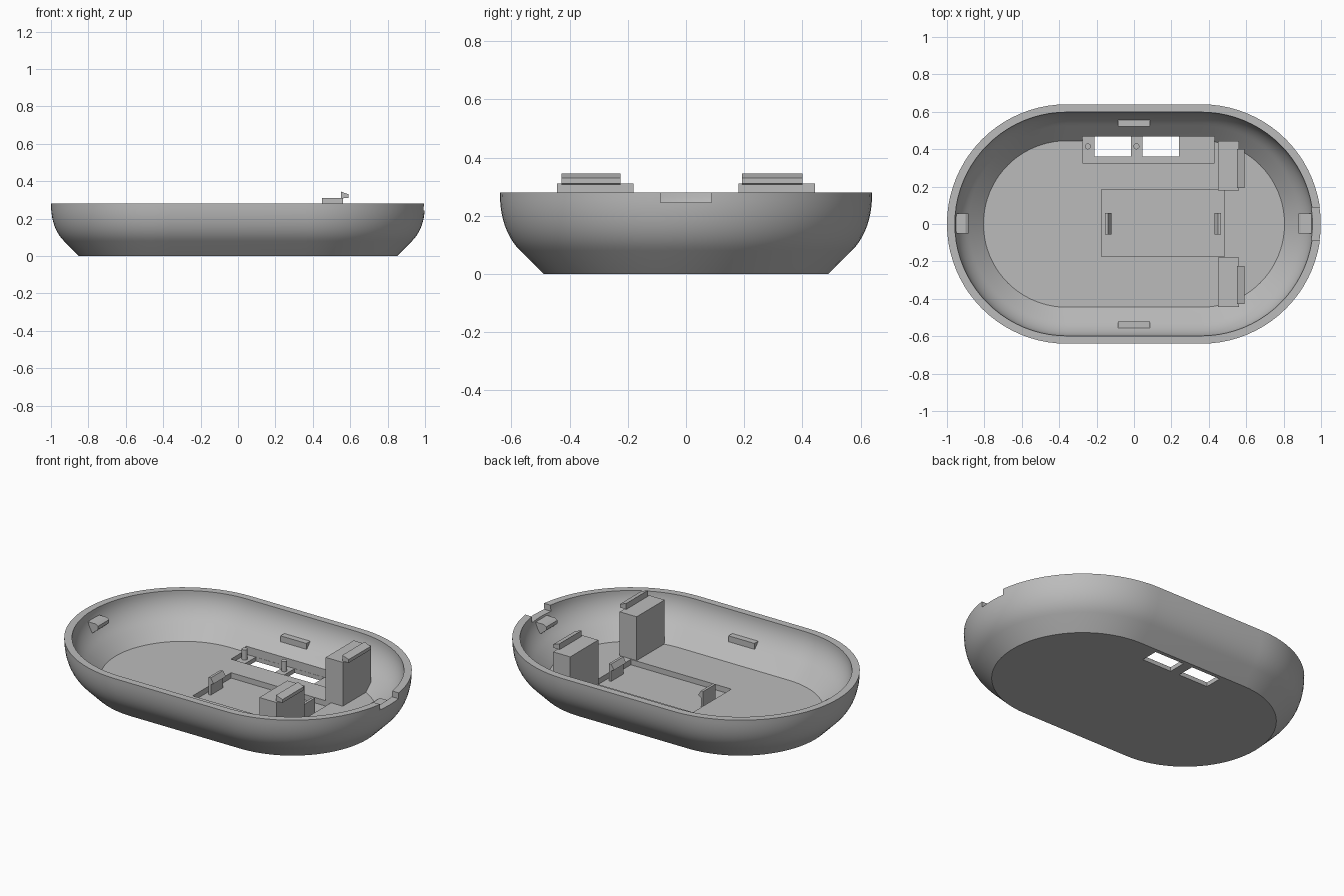
import bpy, bmesh, math

if "Cube" in bpy.data.objects:
    bpy.data.objects.remove(bpy.data.objects["Cube"])

grey = bpy.data.materials.new("plain grey")
grey.diffuse_color = (0.5, 0.5, 0.5, 1)
grey.use_nodes = True
grey.node_tree.nodes["Principled BSDF"].inputs["Base Color"].default_value = grey.diffuse_color


def make(name, bm):
    bmesh.ops.recalc_face_normals(bm, faces=bm.faces)
    me = bpy.data.meshes.new(name)
    bm.to_mesh(me)
    bm.free()
    me.materials.append(grey)
    ob = bpy.data.objects.new(name, me)
    bpy.context.collection.objects.link(ob)
    return ob


def prism(name, profile, axis, a, b):
    """Extrude a (u, z) profile along x or y from a to b."""
    bm = bmesh.new()
    pt = (lambda u, z, w: (u, w, z)) if axis == "y" else (lambda u, z, w: (w, u, z))
    face = bm.faces.new([bm.verts.new(pt(u, z, a)) for u, z in profile])
    ext = bmesh.ops.extrude_face_region(bm, geom=[face])
    d = (0, b - a, 0) if axis == "y" else (b - a, 0, 0)
    bmesh.ops.translate(bm, vec=d, verts=[v for v in ext["geom"] if isinstance(v, bmesh.types.BMVert)])
    return make(name, bm)


def box(name, x0, x1, y0, y1, z0, z1):
    return prism(name, [(x0, z0), (x1, z0), (x1, z1), (x0, z1)], "y", y0, y1)


def curve(p0, p1, p2, n=10):
    return [tuple((1 - t) ** 2 * a + 2 * t * (1 - t) * b + t * t * c for a, b, c in zip(p0, p1, p2))
            for t in (i / n for i in range(n + 1))]


# Rounded oblong tray: outer wall up, rim, inner wall down
N = 40
outer = [(0.49, 0)] + curve((0.57, 0.08), (0.64, 0.15), (0.64, 0.28))
inner = [(0.445, 0.05)] + curve((0.525, 0.13), (0.598, 0.20), (0.598, 0.28))
bm = bmesh.new()
rings = []
for r, z in outer + inner[::-1]:
    ring = []
    for cx, start in ((0.36, -math.pi / 2), (-0.36, math.pi / 2)):
        for i in range(N + 1):
            t = start + math.pi * i / N
            ring.append(bm.verts.new((cx + r * math.cos(t), r * math.sin(t), z)))
    rings.append(ring)
for lo, hi in zip(rings, rings[1:]):
    for i in range(len(lo)):
        j = (i + 1) % len(lo)
        bm.faces.new((lo[i], lo[j], hi[j], hi[i]))
bm.faces.new(rings[0])
bm.faces.new(rings[-1])
tray = make("tray", bm)

# Openings: floor recess, side pocket, two through slots, rim notch
cuts = [
    (-0.175, 0.485, -0.175, 0.185, 0.018, 0.2),
    (-0.275, 0.43, 0.327, 0.468, 0.025, 0.1),
    (-0.21, -0.015, 0.36, 0.467, -0.1, 0.09),
    (0.045, 0.24, 0.36, 0.467, -0.1, 0.09),
    (0.9, 1.1, -0.088, 0.088, 0.245, 0.4),
]
bpy.context.view_layer.objects.active = tray
for c in cuts:
    cutter = box("cutter", *c)
    cutter.hide_render = True
    mod = tray.modifiers.new("cut", "BOOLEAN")
    mod.operation, mod.solver, mod.object = "DIFFERENCE", "EXACT", cutter
    bpy.ops.object.modifier_apply(modifier=mod.name)
    bpy.data.objects.remove(cutter)
tray.select_set(True)
bpy.ops.object.shade_smooth_by_angle(angle=math.radians(28))

# Tall support blocks with hooked catches on top
catch = [(0.55, 0.30), (0.565, 0.31), (0.592, 0.31), (0.592, 0.33), (0.55, 0.345)]
for name, y0, y1, c0, c1 in (("back", 0.18, 0.443, 0.193, 0.4), ("front", -0.443, -0.18, -0.428, -0.225)):
    box(name + "_support", 0.45, 0.562, y0, y1, 0.015, 0.31)
    prism(name + "_catch", catch, "y", c0, c1)

# Upright clips in the floor recess, hooks facing inward
for name, x, s in (("left", -0.155, 1), ("right", 0.465, -1)):
    prof = [(0, 0.015), (0.015, 0.015), (0.015, 0.08), (0.034, 0.09), (0.015, 0.12), (0, 0.12)]
    prism(name + "_recess_clip", [(x + s * u, z) for u, z in prof], "y", -0.055, 0.06)

# Lid ledges on the long walls and wedge clips at both ends
for name, s in (("back", 1), ("front", -1)):
    prism(name + "_ledge", [(s * 0.52, 0.13), (s * 0.52, 0.165), (s * 0.585, 0.165), (s * 0.555, 0.13)],
          "x", -0.085, 0.085)
for name, s, d in (("left", -1, 0.0), ("right", 1, -0.006)):
    prof = [(0.885, 0.205), (0.885, 0.225), (0.90, 0.235), (0.955, 0.235), (0.935, 0.175), (0.92, 0.175)]
    prism(name + "_end_clip", [(s * (u + d), z) for u, z in prof], "y", -0.05, 0.055)

# Small locating pegs in the side pocket
for i, x in enumerate((-0.247, 0.013)):
    bm = bmesh.new()
    bmesh.ops.create_cone(bm, cap_ends=True, segments=20, radius1=0.016, radius2=0.016, depth=0.065)
    bmesh.ops.translate(bm, vec=(x, 0.415, 0.0525), verts=bm.verts)
    peg = make("peg_%d" % (i + 1), bm)
    bpy.ops.object.select_all(action="DESELECT")
    peg.select_set(True)
    bpy.context.view_layer.objects.active = peg
    bpy.ops.object.shade_smooth_by_angle(angle=math.radians(30))
